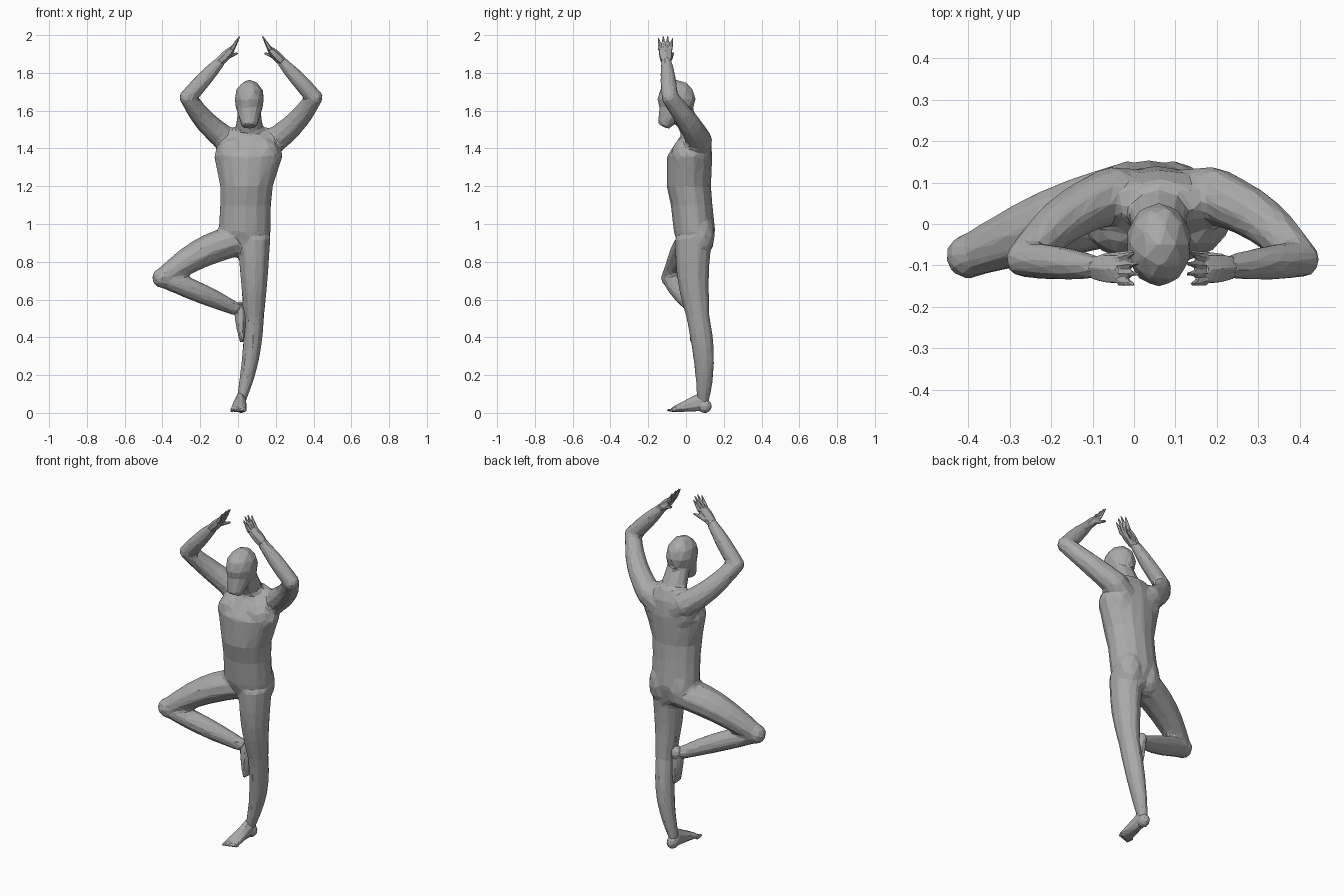
import bpy, bmesh, math
from mathutils import Vector, Matrix

cube = bpy.data.objects.get("Cube")
if cube:
    bpy.data.objects.remove(cube, do_unlink=True)

grey = bpy.data.materials.new("clay_grey")
grey.use_nodes = True
grey.diffuse_color = (.4, .4, .4, 1)
grey.node_tree.nodes["Principled BSDF"].inputs["Base Color"].default_value = grey.diffuse_color

ACROSS = Vector((1, 0, 0))
DEPTH = Vector((0, 1, 0))


def skin(bm, rings):
    """Join rings of vertices into a closed tube."""
    for lower, upper in zip(rings, rings[1:]):
        for k in range(len(lower)):
            bm.faces.new((lower[k - 1], lower[k], upper[k], upper[k - 1]))
    bm.faces.new(rings[0])
    bm.faces.new(rings[-1])


def ring(bm, centre, u, v, sides):
    """Ellipse of vertices spanned by the half axes u and v."""
    angles = [math.tau * (k + .5) / sides for k in range(sides)]
    return [bm.verts.new(centre + u * math.cos(a) + v * math.sin(a)) for a in angles]


def limb(bm, start, end, wide, deep=None, bulge=0, bow=(0, 0, 0), ref=ACROSS, sides=10):
    """Tapered tube; wide and deep give the radii at both ends, bow bends it."""
    start, end, bow = Vector(start), Vector(end), Vector(bow)
    deep = deep or wide
    along = (end - start).normalized()
    u = (ref - along * ref.dot(along)).normalized()
    v = along.cross(u)
    rings = []
    steps = 6
    for i in range(steps + 1):
        t = i / steps
        swell = math.sin(math.pi * t)
        a = wide[0] + (wide[1] - wide[0]) * t + bulge * swell
        b = deep[0] + (deep[1] - deep[0]) * t + bulge * swell
        rings.append(ring(bm, start.lerp(end, t) + bow * swell, u * a, v * b, sides))
    skin(bm, rings)


def blob(bm, centre, size, tilt=0):
    m = Matrix.Translation(centre) @ Matrix.Rotation(tilt, 4, 'Y') @ Matrix.Diagonal((*size, 1))
    bmesh.ops.create_icosphere(bm, subdivisions=2, radius=1, matrix=m)


def ball(bm, centre, radius):
    blob(bm, centre, (radius, radius, radius))


def finish(name, bm, voxel, ratio, smooth):
    """Fuse the pieces and reduce them to flat irregular facets."""
    bmesh.ops.recalc_face_normals(bm, faces=bm.faces)
    mesh = bpy.data.meshes.new(name)
    bm.to_mesh(mesh)
    bm.free()
    mesh.materials.append(grey)
    ob = bpy.data.objects.new(name, mesh)
    bpy.context.collection.objects.link(ob)
    fuse = ob.modifiers.new("fuse", 'REMESH')
    fuse.mode = 'VOXEL'
    fuse.voxel_size = voxel
    soften = ob.modifiers.new("soften", 'SMOOTH')
    soften.iterations = smooth
    facets = ob.modifiers.new("facets", 'DECIMATE')
    facets.ratio = ratio


def arm_point(side, x, y, z):
    """Arm positions are measured outward from the body's middle line."""
    return Vector((.069 + side * x, y, z))


body = bmesh.new()

# Torso: centre x, centre y, height, half width, half depth of each ring
trunk = [(.06, .05, .85, .09, .08), (.035, .045, .96, .14, .11),
         (.04, .03, 1.1, .137, .11), (.045, .015, 1.2, .142, .118),
         (.055, .02, 1.36, .185, .12), (.06, .045, 1.45, .16, .085),
         (.06, .055, 1.51, .1, .05)]
skin(body, [ring(body, Vector((x, y, z)), ACROSS * w, DEPTH * d, 14)
            for x, y, z, w, d in trunk])
for side in (-1, 1):
    chest_x = .055 + side * .08
    hip_x = .04 + side * .055
    blob(body, (chest_x, -.01, 1.36), (.09, .07, .1))                 # chest
    blob(body, (chest_x, .07, 1.37), (.08, .06, .12), side * .3)      # shoulder blade
    blob(body, (hip_x, .075, .94), (.08, .078, .12))                  # buttock

# Neck and bowed head
skull = Vector((.06, -.05, 1.66))
chin = Vector((.06, -.12, 1.515))
limb(body, (.06, .06, 1.43), skull, (.085, .055), (.06, .055))
blob(body, skull, (.081, .103, .105))
limb(body, skull, chin, (.076, .04), (.085, .032), bulge=.005)

# Raised arms
for side in (-1, 1):
    shoulder = arm_point(side, .12, .07, 1.44)
    elbow = arm_point(side, .335, -.085, 1.67)
    wrist = arm_point(side, .155, -.105, 1.87)
    armpit = arm_point(side, .05, .075, 1.38)
    limb(body, armpit, shoulder, (.06, .07), ref=DEPTH)
    ball(body, shoulder, .07)
    limb(body, shoulder, elbow, (.07, .046), bow=(side * .015, .015, -.01), ref=DEPTH)
    ball(body, elbow, .046)
    limb(body, elbow, wrist, (.044, .027), bulge=.006, ref=DEPTH)

# Standing leg
hip = Vector((.085, .04, .93))
knee = Vector((.086, .065, .5))
ankle = Vector((.013, .09, .05))
limb(body, hip, knee, (.09, .052), (.1, .062), bulge=.004, bow=(0, -.015, 0))
ball(body, knee, .055)
limb(body, knee, ankle, (.053, .024), (.062, .032), bulge=.008, bow=(.015, .018, 0))

# Folded leg: thigh out to the knee, shin back to the standing leg
hip = Vector((0, .055, .915))
knee = Vector((-.4, -.078, .715))
ankle = Vector((0, .055, .545))
limb(body, hip, knee, (.1, .052), (.085, .052), bulge=.01, bow=(0, .01, .028), ref=DEPTH)
ball(body, knee, .056)
limb(body, knee, ankle, (.05, .034), bulge=.012, bow=(0, -.01, .005), ref=DEPTH)
finish("body", body, .01, .055, 5)

# Hands: flat palm, four spread fingers and a thumb
for name, side in (("left_hand", 1), ("right_hand", -1)):
    hand = bmesh.new()
    wrist = arm_point(side, .165, -.105, 1.86)
    knuckle = arm_point(side, .1, -.11, 1.925)
    tip = arm_point(side, .055, -.108, 2)
    limb(hand, wrist, knuckle, (.03, .038), (.025, .018), bulge=.004, ref=DEPTH, sides=6)
    for i in range(4):
        spread = (i - 1.5) * .018
        reach = tip + Vector((side * abs(spread) / 2, spread * 1.4, -abs(spread) * .6))
        limb(hand, knuckle + DEPTH * spread, reach, (.014, .004), ref=DEPTH, sides=6)
    limb(hand, arm_point(side, .14, -.085, 1.88), arm_point(side, .07, -.068, 1.905),
         (.016, .006), ref=DEPTH, sides=6)
    finish(name, hand, .004, .08, 1)

# Standing foot with a row of toes
foot = bmesh.new()
blob(foot, (.017, .1, .036), (.031, .037, .038))
limb(foot, (.014, .09, .06), (.003, -.07, .017), (.03, .045), (.055, .015), sides=8)
for i in range(5):
    toe = Vector((-.032 + .017 * i, -.055, .014))
    limb(foot, toe, toe + Vector((0, -.045 + .006 * i, 0)), (.011, .007), sides=6)
finish("standing_foot", foot, .005, .07, 1)

# Folded foot, sole against the standing leg, toes down
foot = bmesh.new()
blob(foot, (.01, .07, .55), (.03, .036, .04))
limb(foot, (.01, .06, .55), (.02, .055, .375), (.036, .036), (.034, .01),
     bulge=.005, ref=DEPTH, sides=8)
finish("folded_foot", foot, .005, .07, 1)
